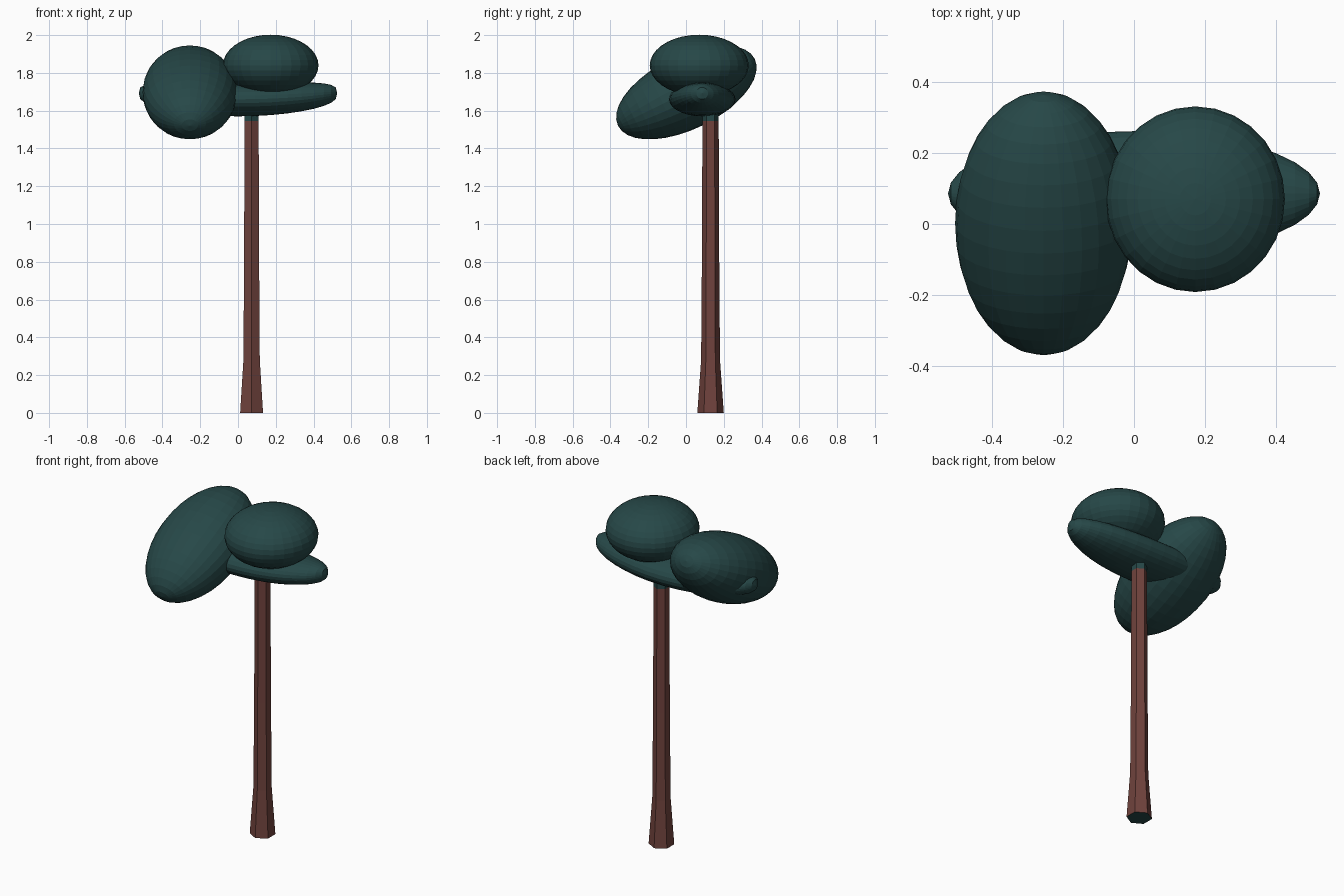
import bpy, bmesh, math
from mathutils import Matrix, Vector

if "Cube" in bpy.data.objects:
    bpy.data.objects.remove(bpy.data.objects["Cube"])


def material(name, rgb):
    m = bpy.data.materials.new(name)
    m.diffuse_color = (*rgb, 1)
    m.use_nodes = True
    m.node_tree.nodes["Principled BSDF"].inputs["Base Color"].default_value = m.diffuse_color
    return m


GREEN = material("dark teal leaves", (0.0195, 0.064, 0.064))
BARK = material("red brown bark", (0.16, 0.055, 0.046))


def finish(name, bm, mats):
    bmesh.ops.recalc_face_normals(bm, faces=bm.faces[:])
    me = bpy.data.meshes.new(name)
    bm.to_mesh(me)
    bm.free()
    for m in mats:
        me.materials.append(m)
    ob = bpy.data.objects.new(name, me)
    bpy.context.collection.objects.link(ob)
    return ob


def ball():
    bm = bmesh.new()
    bmesh.ops.create_uvsphere(bm, u_segments=28, v_segments=18, radius=1)
    return bm


def leaf_ball(name, centre, radii, rot):
    bm = ball()
    mat = Matrix.Translation(centre) @ rot @ Matrix.Diagonal((*radii, 1))
    bmesh.ops.transform(bm, matrix=mat, verts=bm.verts[:])
    return finish(name, bm, [GREEN])


# Trunk: six-sided, flared foot, green collar and underside
bm = bmesh.new()
rings = []
for z, r in [(0, 0.07), (0.28, 0.050), (0.8, 0.046), (1.545, 0.043), (1.63, 0.043)]:
    rings.append([bm.verts.new((0.072 + r * math.sin(i * math.pi / 3),
                                0.13 + r * math.cos(i * math.pi / 3), z))
                  for i in range(6)])
for k, (a, b) in enumerate(zip(rings, rings[1:])):
    for i in range(6):
        j = (i + 1) % 6
        f = bm.faces.new((a[i], a[j], b[j], b[i]))
        f.material_index = 1 if k == 3 else 0
for ring in (rings[0], rings[-1]):
    bm.faces.new(ring).material_index = 1
finish("trunk", bm, [BARK, GREEN])

# Large tilted leaf clump, poles along its long axis
tilt = Matrix.Rotation(math.radians(26), 4, 'X') @ Matrix.Rotation(math.radians(-90), 4, 'X')
leaf_ball("left_leaf_clump", (-0.255, 0.002, 1.697), (0.25, 0.195, 0.403), tilt)

# Rounded upper leaf clump
leaf_ball("upper_leaf_clump", (0.173, 0.07, 1.84), (0.253, 0.262, 0.162), Matrix.Identity(4))

# Flat lower clump, long in x, with ends curving up
bm = ball()
for v in bm.verts:
    u, w, h = v.co.z, v.co.y, v.co.x
    s = math.sqrt(max(1 - u * u, 0))
    full = s ** -0.4 if s > 1e-4 else 0
    v.co = Vector((0.525 * u, 0.086 + 0.176 * w, 1.66 + 0.033 * u * u + 0.09 * h * full))
finish("lower_leaf_clump", bm, [GREEN])
